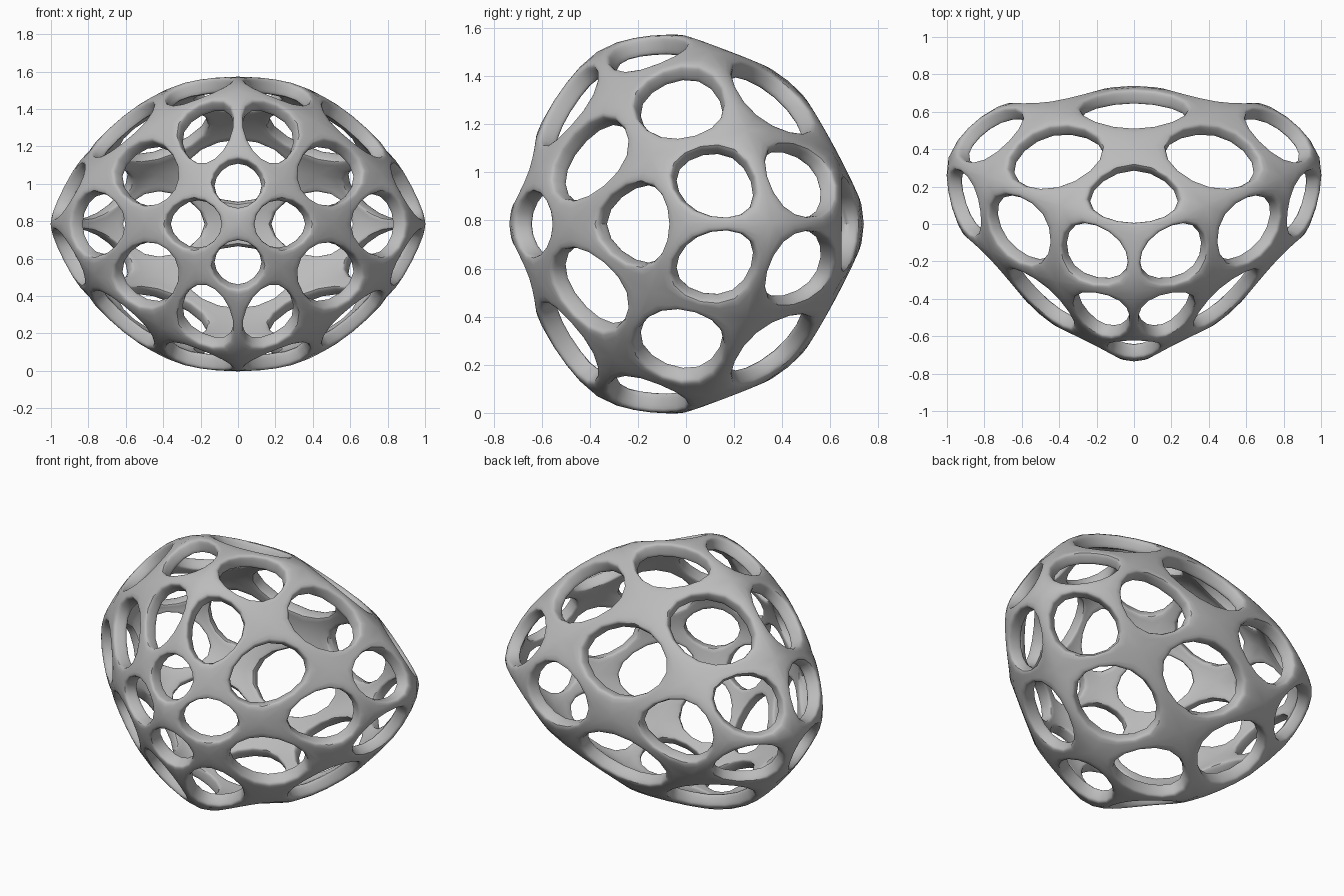
import bpy, bmesh, math
from mathutils import Vector

cube = bpy.data.objects.get("Cube")
if cube:
    bpy.data.objects.remove(cube)

MID_Z = 0.785     # height of the horizontal symmetry plane
WALL = 0.085      # depth of the struts
HOLE = 0.91       # hole size as a share of each facet
LIFT = 0.85       # pushes the joints out to offset the later rounding

# Cage corners in the right-upper quarter, measured from the symmetry plane
NODES = {
    "nose": (0, -.74, 0), "nose_side": (.23, -.62, .23), "brow": (0, -.60, .425),
    "cheek": (.50, -.49, 0), "crown_front": (0, -.37, .725), "temple": (.42, -.31, .555),
    "flank": (.77, -.15, .28), "hip": (.94, -.01, 0), "top": (0, -.06, .785),
    "ridge_top": (.39, .10, .725), "ridge_mid": (.80, .25, .395), "ridge_end": (1, .36, 0),
    "crown_back": (0, .43, .595), "back_side": (.46, .61, .305),
    "back_end": (.73, .63, 0), "tail": (0, .745, 0),
}

# Quad facets; a leading "-" mirrors a corner in x, a leading "_" in z
FACETS = [
    "nose nose_side brow -nose_side", "nose nose_side cheek _nose_side",
    "brow nose_side temple crown_front", "nose_side cheek flank temple",
    "cheek flank hip _flank", "crown_front temple ridge_top top",
    "temple flank ridge_mid ridge_top", "flank hip ridge_end ridge_mid",
    "top ridge_top crown_back -ridge_top", "ridge_top ridge_mid back_side crown_back",
    "ridge_mid ridge_end back_end back_side", "crown_back back_side tail -back_side",
    "tail back_side back_end _back_side",
]


def corner(word, sx, sz):
    x, y, z = NODES[word.lstrip("-_")]
    if word[0] == "-":
        x = -x
    if word[0] == "_":
        z = -z
    return Vector((x * sx, y, z * sz + MID_Z))


def build_cage():
    """Closed cage of quads, mirrored into all four quarters."""
    bm = bmesh.new()
    verts, done = {}, set()
    for sx in (1, -1):
        for sz in (1, -1):
            for facet in FACETS:
                loop = []
                for word in facet.split():
                    p = corner(word, sx, sz)
                    key = tuple(round(c, 3) + 0.0 for c in p)
                    if key not in verts:
                        verts[key] = bm.verts.new(p)
                    loop.append(verts[key])
                if frozenset(loop) not in done:
                    done.add(frozenset(loop))
                    bm.faces.new(loop)
    bmesh.ops.recalc_face_normals(bm, faces=bm.faces)
    bm.normal_update()
    bm.verts.index_update()
    return bm


def lifted(vert):
    """Joint position moved away from the average of its neighbours."""
    around = [e.other_vert(vert).co for e in vert.link_edges]
    mean = sum(around, Vector()) / len(around)
    return vert.co + (vert.co - mean) * LIFT / len(around)


def build_lattice(cage):
    """Open every facet and give the remaining frame an inner wall."""
    bm = bmesh.new()
    outer = [bm.verts.new(lifted(v)) for v in cage.verts]
    inner = [bm.verts.new(lifted(v) - v.normal * WALL) for v in cage.verts]
    for face in cage.faces:
        ids = [v.index for v in face.verts]
        rings = [[outer[i] for i in ids]]
        for layer in (outer, inner):
            mid = sum((layer[i].co for i in ids), Vector()) / len(ids)
            rings.append([bm.verts.new(mid.lerp(layer[i].co, HOLE)) for i in ids])
        rings.append([inner[i] for i in ids])
        for a, b in zip(rings, rings[1:]):
            for k in range(len(ids)):
                n = (k + 1) % len(ids)
                bm.faces.new((a[k], a[n], b[n], b[k]))
    bmesh.ops.recalc_face_normals(bm, faces=bm.faces)
    return bm


# Perforated shell
cage = build_cage()
lattice = build_lattice(cage)
mesh = bpy.data.meshes.new("lattice_shell")
lattice.to_mesh(mesh)
cage.free()
lattice.free()
shell = bpy.data.objects.new("lattice_shell", mesh)
bpy.context.collection.objects.link(shell)

# Plain grey material
grey = bpy.data.materials.new("plain_grey")
grey.use_nodes = True
colour = (0.5, 0.5, 0.5, 1)
grey.diffuse_color = colour
grey.node_tree.nodes["Principled BSDF"].inputs["Base Color"].default_value = colour
mesh.materials.append(grey)

# Round the holes and struts
bpy.ops.object.select_all(action="DESELECT")
shell.select_set(True)
bpy.context.view_layer.objects.active = shell
sub = shell.modifiers.new("round_holes", "SUBSURF")
sub.levels = sub.render_levels = 2
bpy.ops.object.modifier_apply(modifier=sub.name)
bpy.ops.object.shade_smooth_by_angle(angle=math.radians(40))
